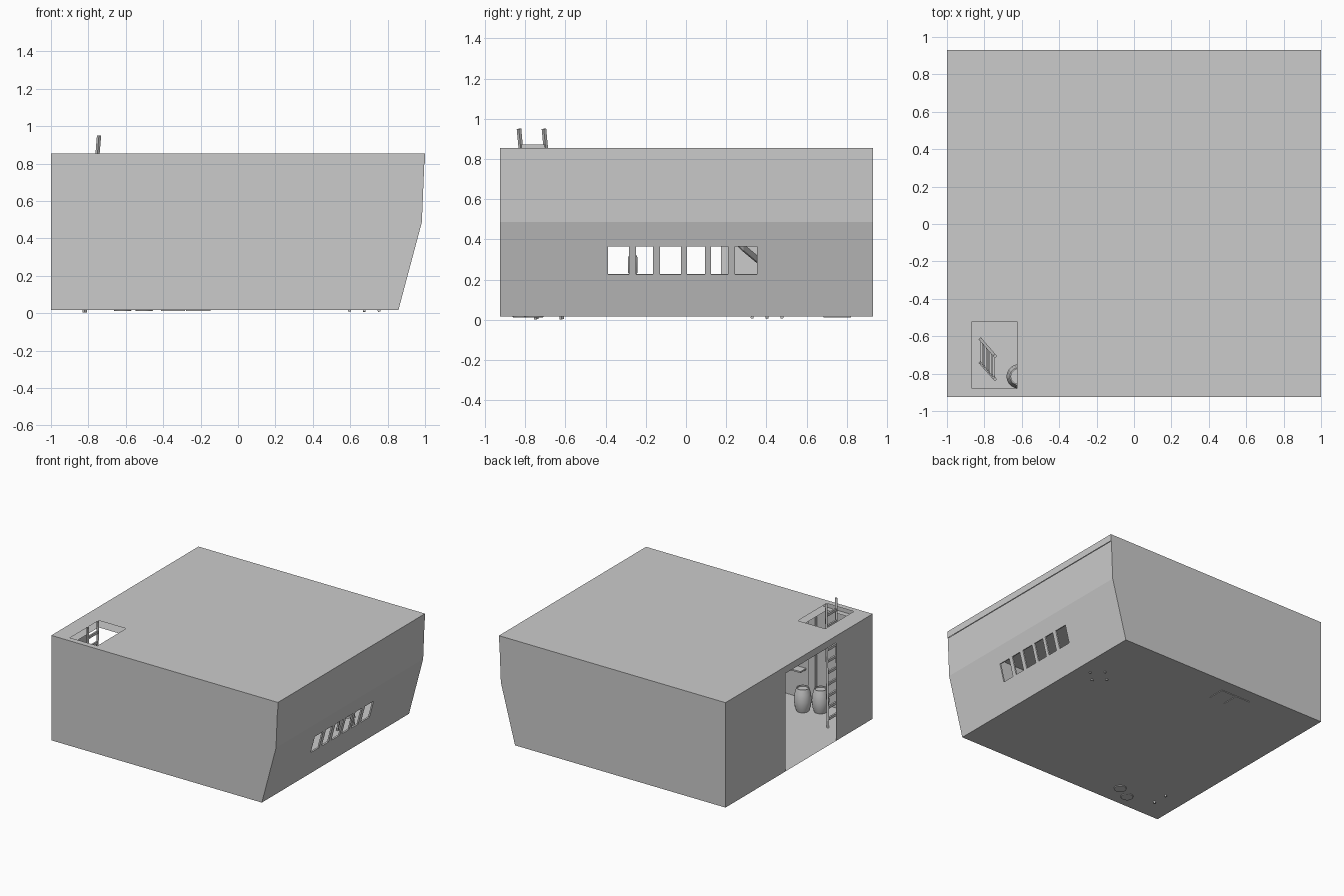
import bpy, bmesh, math
from mathutils import Vector

if "Cube" in bpy.data.objects:
    bpy.data.objects.remove(bpy.data.objects["Cube"])

X0, Y0, Y1, ZF, ZS, ZT = -1.0, -0.925, 0.93, 0.018, 0.80, 0.855
# cross-section of the slanted right-hand side (x, z)
SIDE = [(0.858, ZF), (0.983, 0.487), (0.996, ZS), (1.0, ZT)]


def make(name, bm):
    me = bpy.data.meshes.new(name)
    bm.to_mesh(me)
    bm.free()
    ob = bpy.data.objects.new(name, me)
    bpy.context.collection.objects.link(ob)
    return ob


def polygon(name, pts):
    bm = bmesh.new()
    bm.faces.new([bm.verts.new(p) for p in pts])
    return make(name, bm)


def panel(name, us, vs, place, holes=()):
    """Grid sheet over cut lines us, vs; leaves out the cells inside holes."""
    bm = bmesh.new()
    g = [[bm.verts.new(place(u, v)) for v in vs] for u in us]
    for i in range(len(us) - 1):
        for j in range(len(vs) - 1):
            u, v = (us[i] + us[i + 1]) / 2, (vs[j] + vs[j + 1]) / 2
            if not any(a < u < b and c < v < d for a, b, c, d in holes):
                bm.faces.new((g[i][j], g[i + 1][j], g[i + 1][j + 1], g[i][j + 1]))
    return make(name, bm)


def box(name, c, s, rot=0):
    bm = bmesh.new()
    bmesh.ops.create_cube(bm, size=1)
    bmesh.ops.scale(bm, vec=s, verts=bm.verts)
    ob = make(name, bm)
    ob.location = c
    ob.rotation_euler.z = rot
    return ob


def bar(name, a, b, w, d=None):
    """Straight square bar between two points."""
    a, b = Vector(a), Vector(b)
    ob = box(name, (a + b) / 2, (w, d or w, (b - a).length))
    ob.rotation_mode = 'QUATERNION'
    ob.rotation_quaternion = (b - a).to_track_quat('Z', 'Y')
    return ob


def lathe(name, prof, c, n=20):
    bm = bmesh.new()
    rings = [[bm.verts.new((r * math.cos(2 * math.pi * k / n),
                            r * math.sin(2 * math.pi * k / n), z))
              for k in range(n)] for r, z in prof]
    for p, q in zip(rings, rings[1:]):
        for k in range(n):
            bm.faces.new((p[k], p[(k + 1) % n], q[(k + 1) % n], q[k]))
    bm.faces.new(rings[0][::-1])
    bm.faces.new(rings[-1])
    ob = make(name, bm)
    ob.location = c
    bpy.context.view_layer.objects.active = ob
    ob.select_set(True)
    bpy.ops.object.shade_smooth_by_angle(angle=math.radians(40))
    ob.select_set(False)
    return ob


# floor, front wall and back wall
polygon("floor", [(X0, Y0, ZF), (0.858, Y0, ZF), (0.858, Y1, ZF), (X0, Y1, ZF)])
for name, y in (("front_wall", Y0), ("back_wall", Y1)):
    polygon(name, [(X0, y, ZF)] + [(x, y, z) for x, z in SIDE[:3]] + [(X0, y, ZS)])

# left wall with doorway
panel("left_wall", [Y0, -0.46, 0.175, Y1], [ZF, ZS],
      lambda u, v: (X0, u, v), [(-0.46, 0.175, 0, 1)])

# slanted right wall with a row of windows
win = [(-.388, -.284), (-.249, -.164), (-.129, -.025),
       (.005, .095), (.124, .209), (.244, .353)]
slant = lambda u, v: (0.858 + (v - ZF) * 0.125 / 0.469, u, v)
low = panel("window_wall", [Y0] + [y for w in win for y in w] + [Y1],
            [ZF, 0.226, 0.364, 0.487], slant, [w + (0.226, 0.364) for w in win])
mod = low.modifiers.new("thickness", 'SOLIDIFY')
mod.thickness, mod.offset = 0.012, -1
polygon("upper_right_wall", [(0.983, Y0, .487), (0.983, Y1, .487),
                             (0.996, Y1, ZS), (0.996, Y0, ZS)])

# roof and ceiling with hatch opening, plus the rim between them
hatch = (-0.865, -0.625, -0.88, -0.52)
for name, z, xr in (("roof", ZT, 1.0), ("ceiling", ZS, 0.996)):
    panel(name, [X0, hatch[0], hatch[1], xr], [Y0, hatch[2], hatch[3], Y1],
          lambda u, v: (u, v, z), [hatch])
rim = [(X0, Y0), (1, Y0), (1, Y1), (X0, Y1)]
for i, n in enumerate(("front", "right", "back", "left")):
    a, b = rim[i], rim[(i + 1) % 4]
    polygon(n + "_roof_rim", [a + (ZS,), b + (ZS,), b + (ZT,), a + (ZT,)])

# ladder through the hatch
foot = [Vector((-0.82, y, 0.004)) for y in (-0.617, -0.743)]
top = [Vector((-0.743, y, 0.95)) for y in (-0.706, -0.83)]
for i in range(2):
    bar("ladder_rail", foot[i], top[i], 0.016)
for k in range(10):
    t = 0.08 + k * 0.092
    bar("ladder_rung", foot[0].lerp(top[0], t), foot[1].lerp(top[1], t), 0.014, 0.02)

# barrels near the ladder
barrel = [(.045, .012), (.058, .05), (.065, .105), (.058, .16),
          (.047, .2), (.040, .2), (.040, .19)]
for p in ((-0.617, -0.815, 0), (-0.502, -0.755, 0)):
    lathe("barrel", barrel, p)

# post and small shelf on the front wall
box("wall_post", (-0.48, Y0 + 0.015, 0.41), (0.06, 0.03, 0.78))
box("wall_shelf", (-0.37, Y0 + 0.04, 0.26), (0.09, 0.07, 0.012))

# crates along the back wall
for x in (-0.348, -0.213):
    box("crate", (x, 0.752, 0.078), (0.13, 0.137, 0.13))
    for s in (-1, 1):
        box("crate_batten", (x, 0.752 + s * 0.062, 0.147), (0.13, 0.014, 0.01))

# stool turned at an angle
cx, cy = 0.675, 0.403
for k in range(4):
    a = k * math.pi / 2
    bar("stool_leg", (cx + .08 * math.cos(a), cy + .075 * math.sin(a), 0.008),
        (cx + .055 * math.cos(a), cy + .052 * math.sin(a), 0.16), 0.014)
box("stool_seat", (cx, cy, 0.167), (0.11, 0.11, 0.016), math.pi / 4)

# hammock slung from the ceiling
hy = [0.22 + 0.065 * k for k in range(10)]
panel("hammock", [-0.1, -0.05, 0, 0.05, 0.1], hy,
      lambda u, v: (-0.55 + u * math.sin(math.pi * (v - .19) / .65), v,
                    0.40 - 0.18 * math.sin(math.pi * (v - .22) / .585) + 4 * u * u))
for y, e in ((0.22, 0.19), (0.805, 0.84)):
    bar("hammock_rope", (-0.55, y, 0.40), (-0.55, e, ZS), 0.008)

# hanging lantern
lathe("lantern", [(.012, .22), (.025, .235), (.025, .31), (.01, .34)], (0, -0.265, 0), 10)
bar("lantern_chain", (0, -0.265, 0.34), (0, -0.265, ZS), 0.005)
